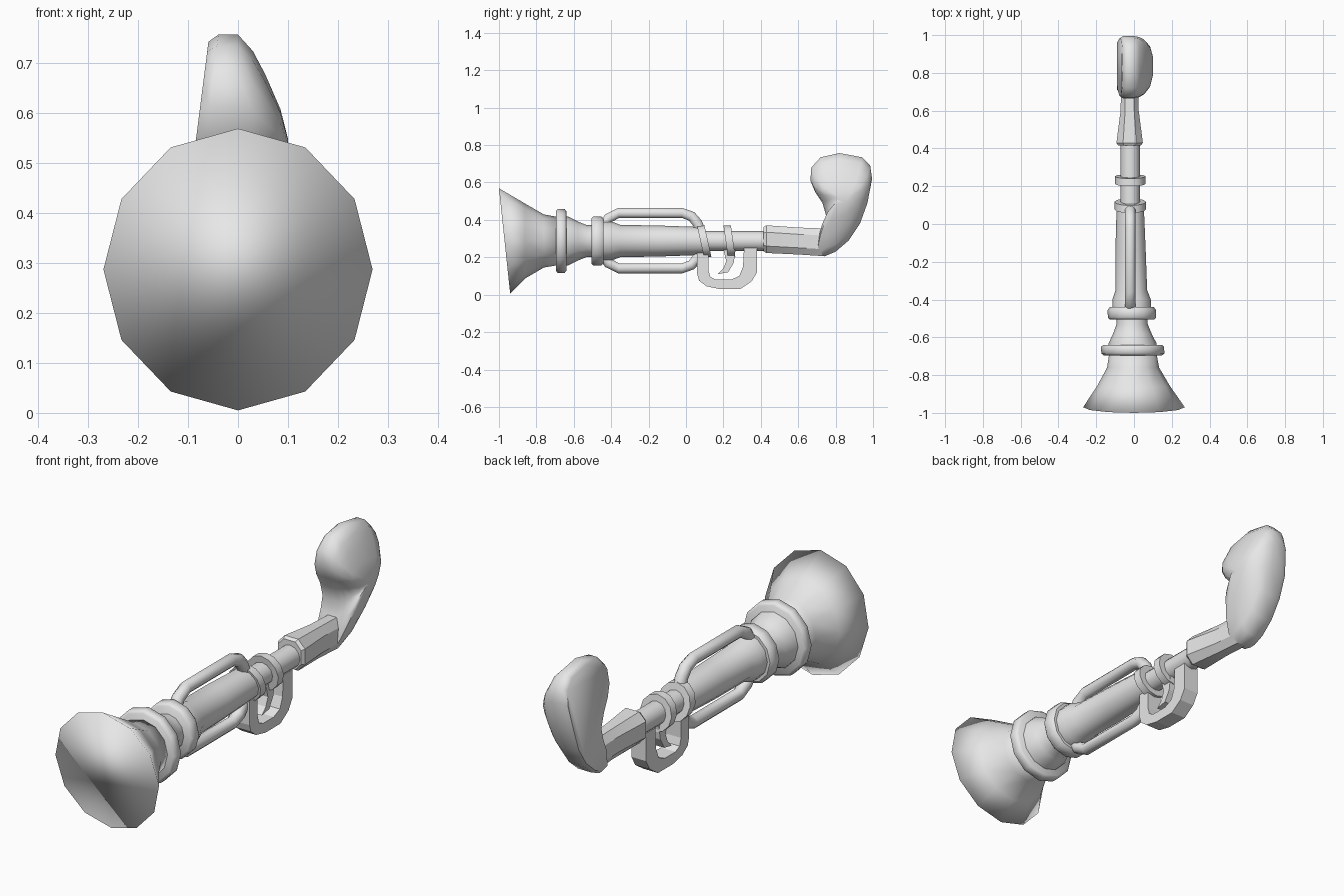
import bpy, bmesh, math
from mathutils import Vector

cube = bpy.data.objects.get("Cube")
if cube:
    bpy.data.objects.remove(cube)

grey = bpy.data.materials.new("plain_grey")
grey.use_nodes = True
grey.diffuse_color = (0.8, 0.8, 0.8, 1)
grey.node_tree.nodes["Principled BSDF"].inputs["Base Color"].default_value = (0.8, 0.8, 0.8, 1)

AXIS_Z = 0.287


def axis_x(y):
    """Sideways drift of the barrel line towards the rear."""
    return -0.02 * min(1, max(0, (y + 0.97) / 0.9))


def loft(name, loops, smooth=50):
    """Skin a list of equal-length point loops and cap both ends."""
    bm = bmesh.new()
    rings = [[bm.verts.new(p) for p in loop] for loop in loops]
    n = len(rings[0])
    for a, b in zip(rings, rings[1:]):
        for i in range(n):
            j = (i + 1) % n
            bm.faces.new((a[i], a[j], b[j], b[i]))
    bm.faces.new(rings[0])
    bm.faces.new(rings[-1])
    bmesh.ops.recalc_face_normals(bm, faces=bm.faces)
    mesh = bpy.data.meshes.new(name)
    bm.to_mesh(mesh)
    bm.free()
    mesh.materials.append(grey)
    obj = bpy.data.objects.new(name, mesh)
    bpy.context.collection.objects.link(obj)
    if smooth:
        bpy.ops.object.select_all(action='DESELECT')
        obj.select_set(True)
        bpy.context.view_layer.objects.active = obj
        if smooth >= 180:
            bpy.ops.object.shade_smooth()
        else:
            bpy.ops.object.shade_smooth_by_angle(angle=math.radians(smooth))
    return obj


def ring(y, r, tilt=0, sides=12, wide=0.97):
    """Circle around the barrel line; tilt leans its top forward."""
    pts = []
    for i in range(sides):
        a = math.tau * i / sides
        s, c = math.sin(a), math.cos(a)
        pts.append((axis_x(y) + r * wide * s, y - tilt * c, AXIS_Z + r * c))
    return pts


def lathe(name, profile, tilt=0, smooth=50, **kw):
    return loft(name, [ring(y, r, tilt, **kw) for y, r in profile], smooth)


def tube(name, path, r, sides=8):
    """Rod following a path in the y-z plane."""
    pts = [Vector((0, y, z)) for y, z in path]
    loops = []
    for i, p in enumerate(pts):
        t = (pts[min(i + 1, len(pts) - 1)] - pts[max(i - 1, 0)]).normalized()
        up = t.cross(Vector((1, 0, 0)))
        loops.append([p + Vector((-0.02, 0, 0))
                      + r * (math.cos(a) * Vector((1, 0, 0)) + math.sin(a) * up)
                      for a in (math.tau * (k + 0.5) / sides for k in range(sides))])
    return loft(name, loops)


def plate(name, outline, half):
    """Flat slab cut from a y-z outline."""
    return loft(name, [[(-0.02 + s * half, y, z) for y, z in outline] for s in (-1, 1)], 0)


# Flared muzzle with a slanted closed mouth
muzzle = [ring(-0.97, 0.282, 0.03, wide=0.955)]
muzzle += [ring(y, r) for y, r in [(-0.86, 0.20), (-0.76, 0.142), (-0.68, 0.128)]]
loft("muzzle", muzzle, 180)

# Barrel sections and bands
lathe("front_collar", [(-0.695, 0.16), (-0.685, 0.172), (-0.65, 0.172), (-0.64, 0.16)])
lathe("barrel_neck", [(-0.67, 0.133), (-0.63, 0.13), (-0.58, 0.105), (-0.53, 0.085), (-0.47, 0.085)])
lathe("middle_collar", [(-0.505, 0.122), (-0.495, 0.132), (-0.455, 0.132), (-0.44, 0.12)])
lathe("barrel", [(-0.46, 0.107), (-0.40, 0.105), (-0.35, 0.086), (-0.15, 0.083), (0.10, 0.074)])
lathe("rear_pipe", [(0.05, 0.053), (0.45, 0.053)])
lathe("rear_band_1", [(0.077, 0.086), (0.117, 0.086)], tilt=0.019)
lathe("rear_band_2", [(0.212, 0.084), (0.252, 0.084)], tilt=0.012)

# Side rods above and below the barrel
rod = [(-0.44, 0.085), (-0.415, 0.12), (-0.36, 0.148), (-0.02, 0.148),
       (0.03, 0.13), (0.06, 0.095), (0.075, 0.06)]
for name, side in (("upper_rod", 1), ("lower_rod", -1)):
    tube(name, [(y, AXIS_Z + 0.002 + side * h) for y, h in rod], 0.029)

# Trigger guard and trigger
plate("trigger_guard", [
    (0.06, 0.23), (0.06, 0.11), (0.07, 0.075), (0.11, 0.045), (0.18, 0.03), (0.29, 0.03),
    (0.35, 0.07), (0.38, 0.12), (0.38, 0.25), (0.31, 0.25), (0.305, 0.15), (0.285, 0.10),
    (0.24, 0.08), (0.16, 0.08), (0.13, 0.095), (0.12, 0.13), (0.12, 0.23)], 0.038)
plate("trigger", [
    (0.20, 0.24), (0.265, 0.24), (0.255, 0.17), (0.225, 0.12), (0.17, 0.11),
    (0.20, 0.14), (0.215, 0.18)], 0.025)

# Eight-sided wrist of the stock
wrist = []
for y, zc, hx, hz in [(0.415, 0.297, 0.06, 0.065), (0.43, 0.297, 0.07, 0.074),
                      (0.60, 0.287, 0.048, 0.072), (0.74, 0.28, 0.045, 0.074)]:
    wrist.append([(-0.023 + hx * sx, y, zc + hz * sz) for sx, sz in
                  [(1, .5), (.5, 1), (-.5, 1), (-1, .5), (-1, -.5), (-.5, -1), (.5, -1), (1, -.5)]])
loft("stock_wrist", wrist, 30)

# Curved butt: flat on one side, domed on the other
outline = [(0.70, 0.215), (0.74, 0.205), (0.80, 0.23), (0.87, 0.29), (0.93, 0.38),
           (0.97, 0.49), (0.995, 0.62), (0.985, 0.69), (0.94, 0.735), (0.82, 0.757),
           (0.72, 0.735), (0.67, 0.68), (0.665, 0.61), (0.69, 0.55), (0.73, 0.49),
           (0.75, 0.42), (0.735, 0.36), (0.71, 0.30)]
butt = []
for x, sy, sz in [(-0.09, 0.93, 0.94), (-0.07, 1, 1), (0.0, 1, 1), (0.03, 0.96, 0.86),
                  (0.055, 0.87, 0.66), (0.085, 0.65, 0.37), (0.10, 0.3, 0.12)]:
    butt.append([(x + 0.03 * max(0, z - 0.5) / 0.25 * (x < -0.05), 0.84 + (y - 0.84) * sy,
                  0.52 + (z - 0.52) * sz) for y, z in outline])
loft("stock_butt", butt, 55)
